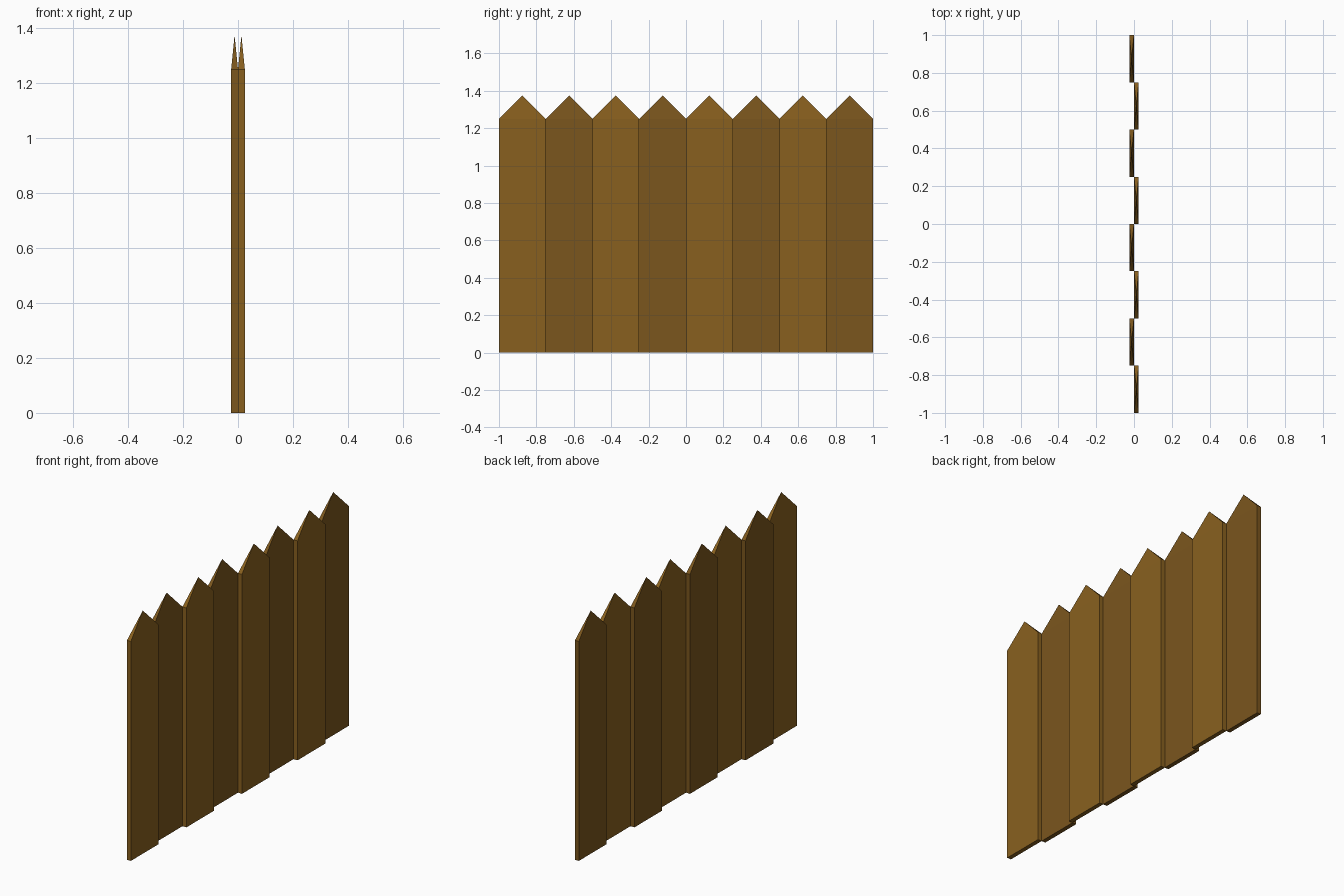
import bpy, bmesh

if "Cube" in bpy.data.objects:
    bpy.data.objects.remove(bpy.data.objects["Cube"])

WIDTH, THICK = 0.25, 0.025
SHOULDER, PEAK = 1.25, 1.375
COUNT = 8


def make_material(name, color):
    mat = bpy.data.materials.new(name)
    mat.diffuse_color = (*color, 1)
    mat.use_nodes = True
    mat.node_tree.nodes["Principled BSDF"].inputs["Base Color"].default_value = mat.diffuse_color
    return mat


def make_plank(name, x, y, mat):
    """Rectangular board with a pyramid point on top."""
    bm = bmesh.new()
    hx, hy = THICK / 2, WIDTH / 2
    corners = [(-hx, -hy), (hx, -hy), (hx, hy), (-hx, hy)]
    low = [bm.verts.new((cx, cy, 0)) for cx, cy in corners]
    high = [bm.verts.new((cx, cy, SHOULDER)) for cx, cy in corners]
    tip = bm.verts.new((0, 0, PEAK))
    bm.faces.new(low[::-1])
    for i in range(4):
        j = (i + 1) % 4
        bm.faces.new((low[i], low[j], high[j], high[i]))
        bm.faces.new((high[i], high[j], tip))
    mesh = bpy.data.meshes.new(name)
    bm.to_mesh(mesh)
    bm.free()
    mesh.materials.append(mat)
    obj = bpy.data.objects.new(name, mesh)
    obj.location = (x, y, 0)
    bpy.context.collection.objects.link(obj)


light_wood = make_material("light_wood", (0.25, 0.118, 0.0135))
dark_wood = make_material("dark_wood", (0.198, 0.093, 0.0125))

# Planks staggered alternately to either side of the fence line
for i in range(COUNT):
    front = i % 2 == 0
    make_plank(f"fence_plank_{i + 1}",
               THICK / 2 if front else -THICK / 2,
               -1 + WIDTH * (i + 0.5),
               light_wood if front else dark_wood)
